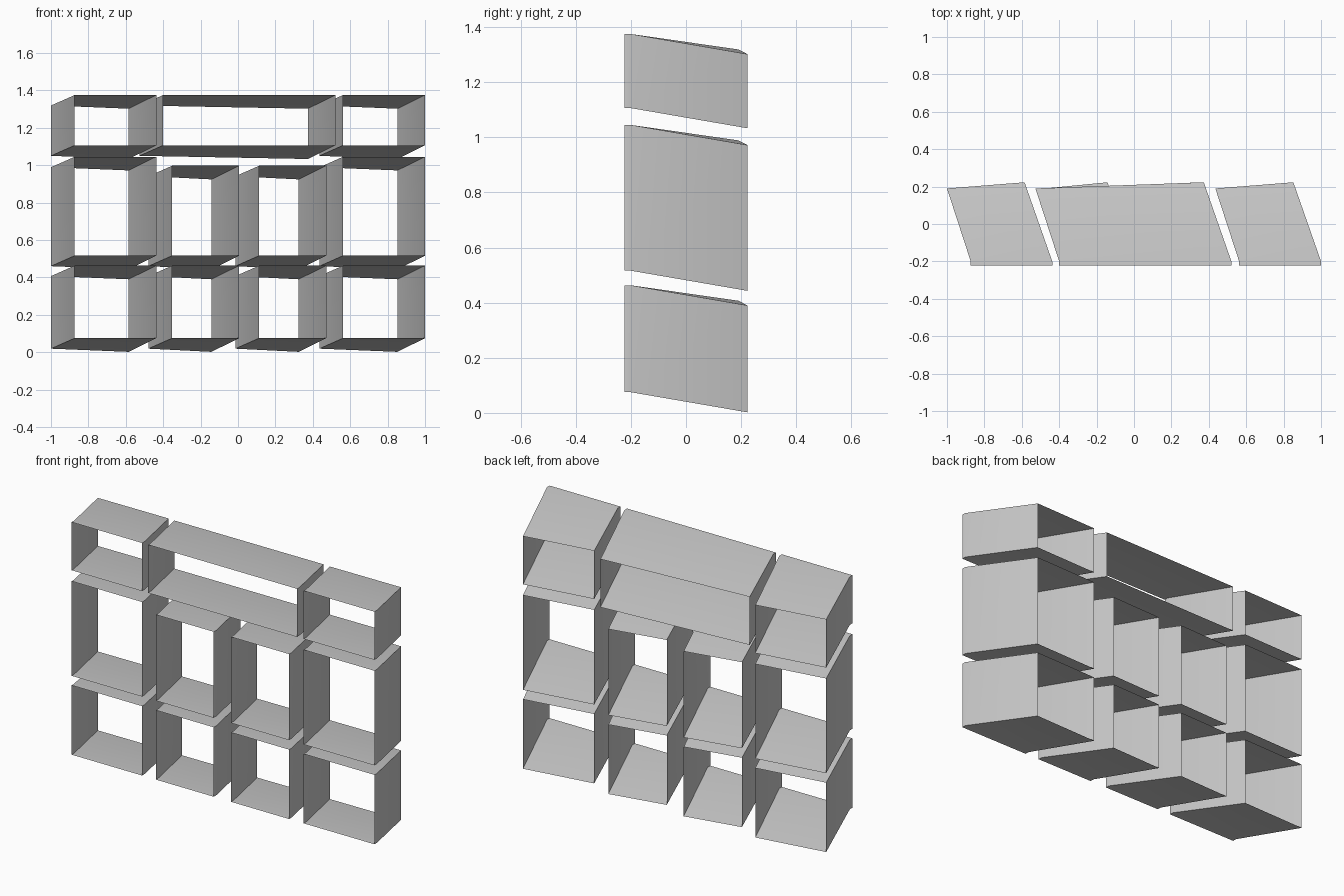
import bpy, bmesh, math

cube = bpy.data.objects.get("Cube")
if cube:
    bpy.data.objects.remove(cube)

# One plain grey finish
grey = bpy.data.materials.new("light_grey")
grey.use_nodes = True
colour = (0.6, 0.6, 0.6, 1)
grey.diffuse_color = colour
grey.node_tree.nodes["Principled BSDF"].inputs["Base Color"].default_value = colour

FRONT, LIP = -0.223, -0.2
# Rear edge position and its sideways and downward drift, per side
LEFT_REAR = (0.19, -0.127, -0.056)
RIGHT_REAR = (0.223, -0.148, -0.073)


def frame(name, x_range, z_range):
    """Open thin-walled box: short straight lip, then a skewed tunnel."""
    x0, x1 = x_range
    z0, z1 = z_range
    corners = [(x0, z0, LEFT_REAR), (x1, z0, RIGHT_REAR),
               (x1, z1, RIGHT_REAR), (x0, z1, LEFT_REAR)]
    bm = bmesh.new()
    rings = [[bm.verts.new((x, y, z)) for x, z, _ in corners] for y in (FRONT, LIP)]
    rings.append([bm.verts.new((x + dx, y, z + dz)) for x, z, (y, dx, dz) in corners])
    for near, far in zip(rings, rings[1:]):
        for i in range(4):
            j = (i + 1) % 4
            bm.faces.new((near[i], near[j], far[j], far[i]))
    bmesh.ops.recalc_face_normals(bm, faces=bm.faces)
    mesh = bpy.data.meshes.new(name)
    bm.to_mesh(mesh)
    bm.free()
    mesh.materials.append(grey)
    mesh.shade_smooth()
    mesh.set_sharp_from_angle(angle=math.radians(30))
    obj = bpy.data.objects.new(name, mesh)
    bpy.context.collection.objects.link(obj)


# Columns and rows of the front openings
OUTER = {"right": (-0.873, -0.437), "left": (0.562, 1.0)}
INNER = {"inner_right": (-0.352, 0.006), "inner_left": (0.113, 0.472)}
BOTTOM, MIDDLE, MIDDLE_LOW, TOP = (0.075, 0.463), (0.516, 1.045), (0.516, 0.997), (1.106, 1.375)

for side, span in OUTER.items():
    frame("bottom_frame_" + side, span, BOTTOM)
    frame("middle_frame_" + side, span, MIDDLE)
    frame("top_frame_" + side, span, TOP)
for side, span in INNER.items():
    frame("bottom_frame_" + side, span, BOTTOM)
    frame("middle_frame_" + side, span, MIDDLE_LOW)
frame("top_frame_wide", (-0.4, 0.521), TOP)
